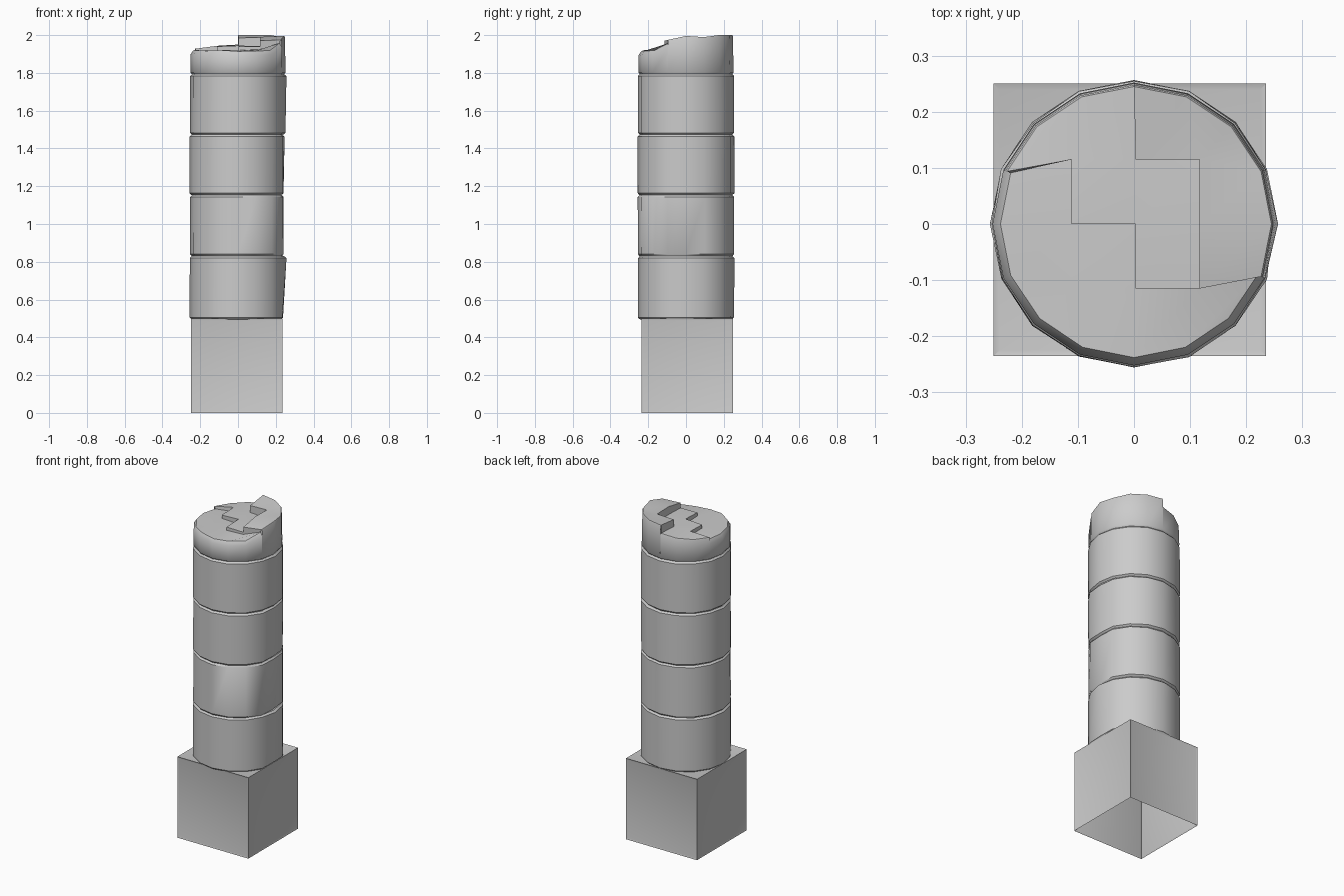
import bpy, bmesh, math, random

if "Cube" in bpy.data.objects:
    bpy.data.objects.remove(bpy.data.objects["Cube"])

random.seed(4)
R, SIDES = 0.255, 16


def finish(bm, name, angle):
    bmesh.ops.recalc_face_normals(bm, faces=bm.faces)
    me = bpy.data.meshes.new(name)
    bm.to_mesh(me)
    bm.free()
    me.shade_smooth()
    me.set_sharp_from_angle(angle=math.radians(angle))
    ob = bpy.data.objects.new(name, me)
    bpy.context.collection.objects.link(ob)
    return ob


# Square plinth, open underneath, with thin framed panels
bm = bmesh.new()
bmesh.ops.create_cube(bm, size=1)
for v in bm.verts:
    v.co.x = v.co.x * 0.485 - 0.0075
    v.co.y = v.co.y * 0.485 + 0.0075
    v.co.z = (v.co.z + 0.5) * 0.5
bmesh.ops.delete(bm, geom=[f for f in bm.faces if f.normal.z < -0.5], context='FACES_ONLY')
bmesh.ops.inset_individual(bm, faces=bm.faces[:], thickness=0.015, depth=-0.003)
finish(bm, "plinth", 20)


# Column drums: 16 sides, narrow chamfered rims, slightly worn edges
def drum(name, z0, z1, worn_low, worn_high):
    bm = bmesh.new()
    rings = []
    for z, r in ((z0, R - 0.010), (z0 + 0.010, R), (z1 - 0.010, R), (z1, R - 0.010)):
        ring = []
        for k in range(SIDES):
            a = 2 * math.pi * k / SIDES
            rr = r + random.uniform(-0.002, 0.002)
            if k == 0:
                rr -= worn_low if z < (z0 + z1) / 2 else worn_high
            ring.append(bm.verts.new((rr * math.cos(a), rr * math.sin(a), z)))
        rings.append(ring)
    for a, b in zip(rings, rings[1:]):
        for k in range(SIDES):
            n = (k + 1) % SIDES
            bm.faces.new((a[k], a[n], b[n], b[k]))
    finish(bm, name, 35)


joints = [0.495, 0.83, 1.153, 1.473, 1.793]
wear = [(0.018, 0.0), (0.012, 0.012), (0.014, 0.010), (0.004, 0.0)]
for i, (lo, hi) in enumerate(wear):
    drum(f"drum_{i + 1}", joints[i], joints[i + 1], lo, hi)


# Broken top drum: a 4 x 4 patch of cells on three fractured levels
LOW, MID, HIGH = range(3)
cells = [[LOW, LOW, LOW, MID],      # columns along x, entries along y
         [LOW, LOW, MID, MID],
         [LOW, MID, MID, HIGH],
         [LOW, HIGH, HIGH, HIGH]]
base = [1.918, 1.942, 1.993]
special = {(4, 1, LOW): 1.958, (3, 1, LOW): 1.925, (4, 0, LOW): 1.918,
           (0, 3, MID): 1.928, (0, 4, MID): 1.93, (3, 1, HIGH): 1.97,
           (4, 1, HIGH): 1.975, (2, 4, HIGH): 2.0, (3, 4, HIGH): 2.0,
           (4, 4, HIGH): 2.0, (2, 3, HIGH): 1.985, (2, 4, MID): 1.95}

bm = bmesh.new()
cache = {}


def on_rim(i, j):
    return i in (0, 4) or j in (0, 4)


def angle(i, j):
    # perimeter of the grid wraps onto the sixteen corners of the drum
    x, y = i - 2, j - 2
    if abs(x) == 2:
        a = math.pi / 8 * y * (1 if x > 0 else -1)
        return a if x > 0 else a + math.pi
    a = -math.pi / 8 * x * (1 if y > 0 else -1)
    return a + (math.pi / 2 if y > 0 else -math.pi / 2)


def top(i, j, lv):
    if (i, j, lv) not in cache:
        z = special.get((i, j, lv), base[lv] + random.uniform(-0.005, 0.003))
        if on_rim(i, j):
            a, r = angle(i, j), 0.238 if lv == LOW else 0.245
            co = (r * math.cos(a), r * math.sin(a), z)
        else:
            co = ((i - 2) * 0.114 + 0.003, (j - 2) * 0.115, z)
        cache[i, j, lv] = bm.verts.new(co)
    return cache[i, j, lv]


def side(i, j, r, z):
    key = (i, j, r, round(z, 4))
    if key not in cache:
        a = angle(i, j)
        cache[key] = bm.verts.new((r * math.cos(a), r * math.sin(a), z))
    return cache[key]


for i in range(4):
    for j in range(4):
        lv = cells[i][j]
        loop = [(i, j), (i + 1, j), (i + 1, j + 1), (i, j + 1)]
        bm.faces.new([top(*c, lv) for c in loop])
        # fracture walls toward the next cell in x and in y
        for ni, nj, a, b in ((i + 1, j, loop[1], loop[2]), (i, j + 1, loop[3], loop[2])):
            if ni < 4 and nj < 4 and cells[ni][nj] != lv:
                m = cells[ni][nj]
                bm.faces.new((top(*a, lv), top(*b, lv), top(*b, m), top(*a, m)))
        # outer side, rounded where the rim is worn low
        for (a, b), out in zip(zip(loop, loop[1:] + loop[:1]), (j == 0, i == 3, j == 3, i == 0)):
            if not out:
                continue
            drop = 0.022 if lv == LOW else 0.006
            cols = []
            for c in (a, b):
                t = top(*c, lv)
                rim = 0.252 if lv == LOW else 0.248
                cols.append([side(*c, 0.244, 1.793), side(*c, 0.252, 1.803),
                             side(*c, rim, t.co.z - drop), t])
            for p in range(3):
                bm.faces.new((cols[0][p], cols[1][p], cols[1][p + 1], cols[0][p + 1]))
finish(bm, "broken_top", 50)
